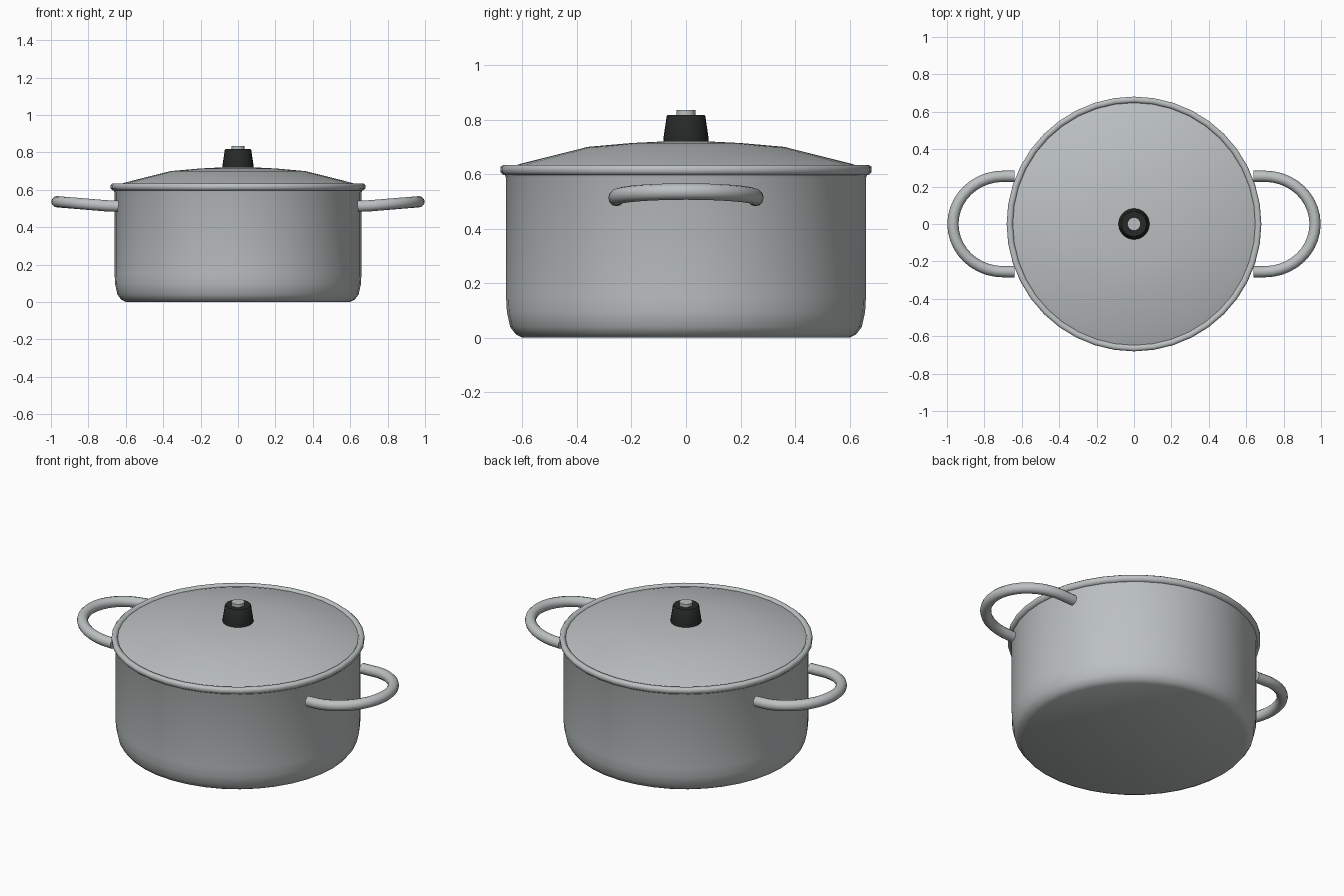
import bpy
import bmesh
import math
from mathutils import Vector

cube = bpy.data.objects.get("Cube")
if cube:
    bpy.data.objects.remove(cube, do_unlink=True)


def make_material(name, color):
    mat = bpy.data.materials.new(name)
    mat.use_nodes = True
    mat.diffuse_color = color
    bsdf = mat.node_tree.nodes["Principled BSDF"]
    bsdf.inputs["Base Color"].default_value = color
    bsdf.inputs["Roughness"].default_value = 0.5
    return mat


steel = make_material("brushed steel", (0.50, 0.53, 0.53, 1))
black = make_material("black plastic", (0.02, 0.022, 0.022, 1))


def finish(name, bm, mat, angle):
    bmesh.ops.remove_doubles(bm, verts=bm.verts, dist=0.0001)
    bmesh.ops.recalc_face_normals(bm, faces=bm.faces)
    mesh = bpy.data.meshes.new(name)
    bm.to_mesh(mesh)
    bm.free()
    mesh.materials.append(mat)
    obj = bpy.data.objects.new(name, mesh)
    bpy.context.collection.objects.link(obj)
    bpy.ops.object.select_all(action="DESELECT")
    obj.select_set(True)
    bpy.context.view_layer.objects.active = obj
    bpy.ops.object.shade_smooth_by_angle(angle=math.radians(angle))
    return obj


def lathe(name, profile, mat, steps=40, closed=False, angle=40):
    """Spin an (r, z) profile around the vertical axis."""
    bm = bmesh.new()
    verts = [bm.verts.new((r, 0, z)) for r, z in profile]
    pairs = list(zip(verts, verts[1:]))
    if closed:
        pairs.append((verts[-1], verts[0]))
    edges = [bm.edges.new(p) for p in pairs]
    bmesh.ops.spin(bm, geom=verts + edges, cent=(0, 0, 0), axis=(0, 0, 1),
                   angle=math.tau, steps=steps)
    return finish(name, bm, mat, angle)


def handle(name, side, sides=12, steps=20, radius=0.03):
    """Sweep a round tube along a half-oval that rises away from the pot."""
    path = [Vector((0.64, -0.255, 0.512))]
    for i in range(steps + 1):
        a = -math.pi / 2 + math.pi * i / steps
        out = math.cos(a)
        path.append(Vector((0.70 + 0.268 * out, 0.255 * math.sin(a),
                            0.514 + 0.022 * out)))
    path.append(Vector((0.64, 0.255, 0.512)))
    bm = bmesh.new()
    rings = []
    for i, p in enumerate(path):
        tangent = path[min(i + 1, len(path) - 1)] - path[max(i - 1, 0)]
        across = tangent.cross(Vector((0, 0, 1))).normalized()
        up = across.cross(tangent).normalized()
        ring = []
        for k in range(sides):
            t = math.tau * k / sides
            v = p + radius * (math.cos(t) * across + math.sin(t) * up)
            ring.append(bm.verts.new((v.x * side, v.y, v.z)))
        rings.append(ring)
    for a, b in zip(rings, rings[1:]):
        for k in range(sides):
            n = (k + 1) % sides
            bm.faces.new((a[k], a[n], b[n], b[k]))
    bm.faces.new(rings[0])
    bm.faces.new(rings[-1])
    return finish(name, bm, steel, 50)


# Hollow pot body with a rounded foot
lathe("pot_body", [(0, 0), (0.60, 0), (0.625, 0.013), (0.645, 0.04),
                   (0.657, 0.095), (0.66, 0.15), (0.66, 0.585),
                   (0.668, 0.605), (0.645, 0.605), (0.645, 0.10),
                   (0.60, 0.02), (0, 0.02)], steel)

# Rolled rim
lathe("pot_rim", [(0.655, 0.594), (0.670, 0.597), (0.681, 0.608),
                  (0.681, 0.626), (0.672, 0.634), (0.656, 0.634),
                  (0.647, 0.622), (0.645, 0.600)], steel, closed=True, angle=60)

# Domed lid
lathe("lid", [(0, 0.722), (0.08, 0.72), (0.20, 0.714), (0.36, 0.70),
              (0.61, 0.637), (0.652, 0.622), (0.652, 0.612), (0.60, 0.622),
              (0.36, 0.685), (0, 0.707)], steel)

# Tapered knob with a steel cap
lathe("knob", [(0, 0.715), (0.083, 0.715), (0.083, 0.73), (0.071, 0.812),
               (0.067, 0.817), (0, 0.817)], black, steps=24)
lathe("knob_cap", [(0, 0.812), (0.035, 0.812), (0.035, 0.835), (0, 0.835)],
      steel, steps=20)

# Side handles
handle("left_handle", 1)
handle("right_handle", -1)
